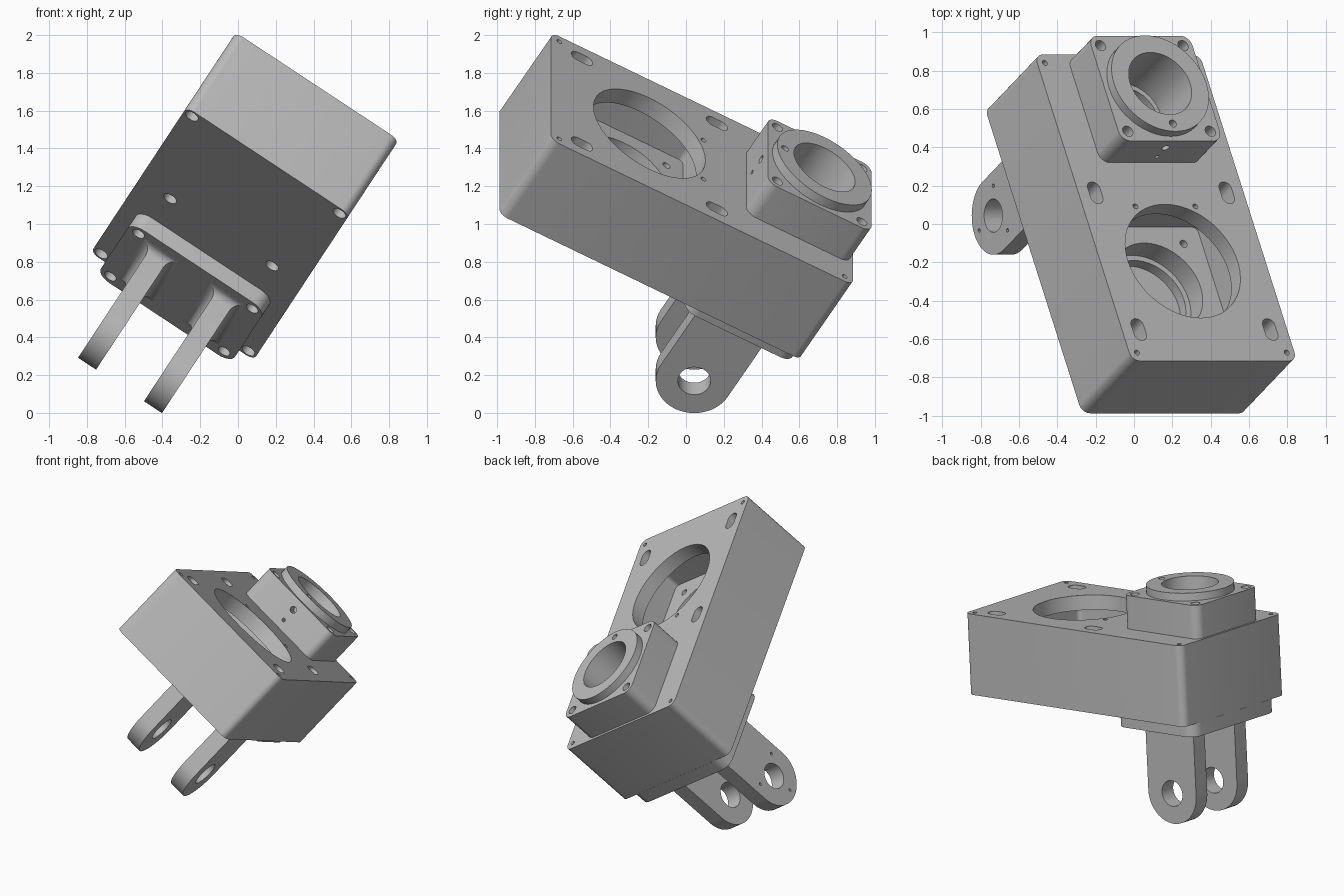
import bpy, bmesh, math
from mathutils import Matrix, Vector

old = bpy.data.objects.get("Cube")
if old:
    bpy.data.objects.remove(old, do_unlink=True)

# Tilted frame of the whole assembly: width, length and height directions
turn, tip = math.radians(33.4), math.radians(30)
c, s = math.cos(turn), math.sin(turn)
ct, st = math.cos(tip), math.sin(tip)
U = Vector((c, 0, -s))
V = Vector((-s * st, ct, -c * st))
W = U.cross(V)
FRAME = Matrix.Translation(U * -0.6015) @ Matrix((U, V, W)).transposed().to_4x4()

# Main levels along the height and stations along the length
TOP, BOTTOM, PLATE, BOSS, RING = 1.094, 0.547, 0.455, 1.32, 1.372
FRONT, BACK = -1.456, 0.389
MID = (FRONT + BACK) / 2
HUB = 0.055          # station of boss, plate and lugs
PORT = -0.855        # station of the large opening

grey = bpy.data.materials.new("machined_grey")
grey.use_nodes = True
grey.diffuse_color = (0.5, 0.5, 0.5, 1)
grey.node_tree.nodes["Principled BSDF"].inputs["Base Color"].default_value = (0.5, 0.5, 0.5, 1)


def add_object(name, bm):
    bmesh.ops.recalc_face_normals(bm, faces=bm.faces)
    mesh = bpy.data.meshes.new(name)
    bm.to_mesh(mesh)
    bm.free()
    mesh.materials.append(grey)
    obj = bpy.data.objects.new(name, mesh)
    bpy.context.collection.objects.link(obj)
    obj.matrix_world = FRAME
    return obj


def prism(name, outline, lo, hi, axis="z"):
    """Extrude a 2D outline between two levels along an axis."""
    place = {"z": lambda a, b, h: (a, b, h),
             "x": lambda a, b, h: (h, a, b),
             "y": lambda a, b, h: (b, h, a)}[axis]
    bm = bmesh.new()
    rings = [[bm.verts.new(place(a, b, h)) for a, b in outline] for h in (lo, hi)]
    n = len(outline)
    for i in range(n):
        j = (i + 1) % n
        bm.faces.new((rings[0][i], rings[0][j], rings[1][j], rings[1][i]))
    bm.faces.new(rings[0][::-1])
    bm.faces.new(rings[1])
    return add_object(name, bm)


def circle(a, b, r, n=32):
    return [(a + r * math.cos(2 * math.pi * i / n), b + r * math.sin(2 * math.pi * i / n))
            for i in range(n)]


def rounded(a, b, ha, hb, r, n=7):
    pts = []
    for k, (sa, sb) in enumerate(((1, 1), (-1, 1), (-1, -1), (1, -1))):
        for i in range(n + 1):
            t = math.pi / 2 * (k + i / n)
            pts.append((a + sa * (ha - r) + r * math.cos(t), b + sb * (hb - r) + r * math.sin(t)))
    return pts


def cut(obj, cutters):
    """Subtract all cutters and bake the result."""
    for cutter in cutters:
        cutter.hide_render = True
        mod = obj.modifiers.new("cut", "BOOLEAN")
        mod.operation, mod.solver, mod.object = "DIFFERENCE", "EXACT", cutter
    graph = bpy.context.evaluated_depsgraph_get()
    mesh = bpy.data.meshes.new_from_object(obj.evaluated_get(graph))
    obj.modifiers.clear()
    obj.data = mesh
    for cutter in cutters:
        bpy.data.objects.remove(cutter, do_unlink=True)


def hole(a, b, r, lo, hi, axis="z", n=20):
    return prism("cutter", circle(a, b, r, n), lo, hi, axis)


def bore():
    return [hole(0, HUB, 0.187, 1.05, 1.5, n=48), hole(0, HUB, 0.16, 1.0, 1.2, n=48)]


SIGNS = [(a, b) for a in (-1, 1) for b in (-1, 1)]
parts = []

# Main housing
housing = prism("housing", rounded(0, MID, 0.5165, (BACK - FRONT) / 2, 0.05), BOTTOM, TOP)
cutters = bore()
cutters += [hole(0, PORT, 0.342, TOP - 0.12, TOP + 0.1, n=64),
            prism("cutter", rounded(0, PORT, 0.36, 0.36, 0.03), TOP - 0.27, TOP - 0.1),
            hole(0, PORT, 0.265, TOP - 0.4, TOP - 0.2, n=48),
            hole(0, PORT, 0.235, TOP - 0.46, TOP - 0.3, n=48)]
for a, b in SIGNS:
    end = MID + b * ((BACK - FRONT) / 2 - 0.05)
    cutters.append(hole(a * 0.468, end, 0.015, TOP - 0.1, TOP + 0.1))
    cutters.append(hole(a * 0.467, end, 0.038, BOTTOM - 0.1, BOTTOM + 0.15))
    cutters.append(hole(a * 0.245, PORT + b * 0.26, 0.022, TOP - 0.36, TOP - 0.25))
    cutters.append(prism("cutter", rounded(a * 0.411, PORT + b * 0.412, 0.038, 0.065, 0.0379),
                         TOP - 0.3, TOP + 0.1))
for a in (-1, 1):
    cutters.append(hole(a * 0.187, PORT + 0.33, 0.015, TOP - 0.1, TOP + 0.1))
    cutters.append(hole(a * 0.323, -0.55, 0.038, BOTTOM - 0.1, BOTTOM + 0.15))
cut(housing, cutters)
parts.append(housing)

# Square boss on top, with corner holes and two front ports
boss = prism("boss", rounded(0, HUB, 0.317, 0.317, 0.06), TOP, BOSS)
cutters = bore()
cutters += [hole(a * 0.258, HUB + b * 0.258, 0.031, BOSS - 0.15, BOSS + 0.1) for a, b in SIGNS]
cutters += [hole(1.247, 0, 0.022, -0.4, -0.17, "y"), hole(1.153, 0, 0.012, -0.4, -0.17, "y")]
cut(boss, cutters)
parts.append(boss)

# Raised collar around the bore
collar = prism("collar", circle(0, HUB, 0.289, 64), BOSS, RING)
cut(collar, bore() + [hole(0, HUB - 0.241, 0.021, BOSS + 0.005, RING + 0.1)])
parts.append(collar)

# Mounting plate underneath
plate = prism("mounting_plate", rounded(0, HUB + 0.003, 0.425, 0.332, 0.08), PLATE, BOTTOM)
cut(plate, [hole(a * 0.36, HUB + b * 0.27, 0.035, PLATE - 0.1, PLATE + 0.08) for a, b in SIGNS])
parts.append(plate)

# Clevis lugs with rounded ends, pivot holes and flared roots
R, PIVOT, LUG, HALF = 0.204, 0.006, 0.209, 0.057
profile = [(HUB - 0.008 + R * math.cos(t), PIVOT + R * math.sin(t))
           for t in (math.pi + math.pi * i / 24 for i in range(25))]
mid = HUB - 0.008
profile += [(mid + R, PLATE + 0.01), (mid - R, PLATE + 0.01)]
for side, label in ((-1, "right"), (1, "left")):
    x = side * LUG
    lug = prism(label + "_lug", profile, x - HALF, x + HALF, "x")
    cutters = [hole(mid, PIVOT, 0.087, x - 0.2, x + 0.2, "x", 40)]
    if side < 0:
        for k in range(3):
            t = math.radians(30 + 120 * k)
            cutters.append(hole(mid + 0.155 * math.cos(t), PIVOT + 0.155 * math.sin(t), 0.01,
                                x - 0.1, x - HALF + 0.04, "x", 12))
    cut(lug, cutters)
    parts.append(lug)

    # Concave root fillet
    bm, rows, r = bmesh.new(), [], 0.05
    for i in range(7):
        t = math.pi / 2 * i / 6
        e, h = r * (1 - math.cos(t)), r * (1 - math.sin(t))
        rows.append([bm.verts.new((x + p * (HALF + e), mid + q * (R + e), PLATE - h))
                     for p, q in ((1, 1), (-1, 1), (-1, -1), (1, -1))])
    for lo, hi in zip(rows, rows[1:]):
        for i in range(4):
            j = (i + 1) % 4
            bm.faces.new((lo[i], lo[j], hi[j], hi[i]))
    bm.faces.new(rows[0])
    bm.faces.new(rows[-1])
    parts.append(add_object(label + "_lug_root", bm))

# Smooth curved walls, keep edges sharp
bpy.ops.object.select_all(action="DESELECT")
for obj in parts:
    obj.select_set(True)
bpy.context.view_layer.objects.active = housing
bpy.ops.object.shade_smooth_by_angle(angle=math.radians(30))
